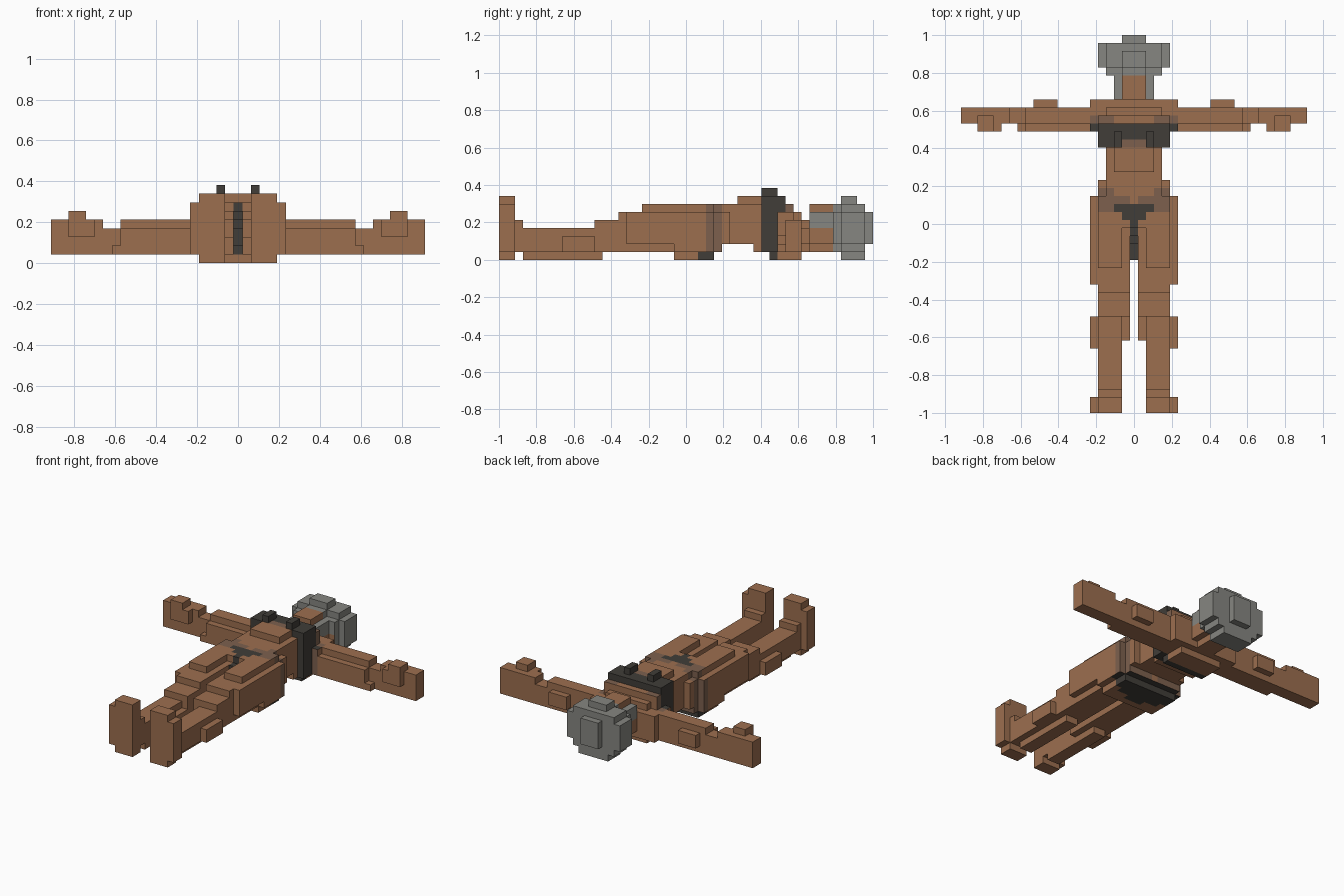
import bpy, bmesh, math

if "Cube" in bpy.data.objects:
    bpy.data.objects.remove(bpy.data.objects["Cube"], do_unlink=True)

V = 2 / 47          # size of one block; the grid is 43 x 47 x 9 blocks


def material(name, rgb):
    m = bpy.data.materials.new(name)
    m.use_nodes = True
    m.diffuse_color = (*rgb, 1)
    m.node_tree.nodes["Principled BSDF"].inputs["Base Color"].default_value = (*rgb, 1)
    return m


SKIN, DARK, SHADE, HAIR = range(4)
MATS = [material("brown_skin", (0.335, 0.158, 0.078)),
        material("dark_cloth", (0.052, 0.047, 0.040)),
        material("dusky_brown", (0.205, 0.118, 0.076)),
        material("grey_hair", (0.24, 0.24, 0.22))]


# Colour rules: x, y, z are the centre of a face in units, n is its direction
def skin_rule(x, y, z, n):
    return SKIN


def hip_rule(x, y, z, n):
    x = abs(x)
    if z < 0.06:                                    # back of the briefs
        return DARK if y > 0.5 * x - 0.03 else SKIN
    if z > 0.24 and n.z > 0.5 or x < 0.03:          # front of the briefs
        if y < 0.11 and x < 0.03 + max(0, y) * 0.9:
            return DARK
        if 0.06 < y < 0.11 + x * 0.5 and x < 0.2:
            return SHADE
        return SKIN
    if 0.09 < y < 0.2:                              # side straps
        return SHADE
    return SKIN


def torso_rule(x, y, z, n):
    if z < 0.2:
        if 0.40 < y < 0.47:
            return DARK
        return SHADE if 0.47 <= y < 0.50 else SKIN
    if 0.40 < y < 0.535:
        if n.z > 0.5 and y < 0.44 and abs(x) < 0.07:
            return SHADE
        return DARK
    if 0.535 <= y < 0.57 and abs(x) > 0.12:
        return SHADE
    return SKIN


def head_rule(x, y, z, n):
    if abs(x) < 0.07 and y < 0.80 and z > 0.23:     # face
        return SKIN
    if y < 0.75 and z > 0.27:
        return SKIN
    if y < 0.80 and z < 0.16:                       # nape
        return SKIN
    return HAIR


# Boxes are (x0, x1, y0, y1, z0, z1) in blocks, x from the middle of the body,
# y from the soles, z from the ground.
def wide(w, *yz):
    return (-w, w, *yz)


FOOT = [(1.5, 4.5, 0, 2, 0, 8), (4.5, 5.5, 0, 2, 1, 7), (1.5, 4.5, 2, 3, 1, 5)]
LEG = [(1.5, 4.5, 2, 13, 1, 4),                     # shin
       (1.5, 3.5, 3, 13, 0, 1),                     # calf
       (4.5, 5.5, 8, 12, 1, 3),
       (0.5, 1.5, 9, 13, 1, 3),
       (0.5, 4.5, 12, 22, 1, 5),                    # knee and thigh
       (0.5, 4.5, 15, 22, 5, 6),
       (4.5, 5.5, 16, 22, 2, 6),
       (1.5, 4.5, 18, 22, 6, 7)]
HIPS = [wide(4.5, 22, 28, 1, 6),
        wide(5.5, 22, 27, 1, 6),
        wide(4.5, 22, 27, 0, 1),
        wide(4.5, 27, 29, 2, 6),
        wide(3.5, 23, 29, 6, 7),
        (-4.5, -1.5, 22, 27, 6, 7), (1.5, 4.5, 22, 27, 6, 7),
        wide(0.5, 19, 22, 2, 4), wide(0.5, 21, 22, 4, 5)]
TORSO = [wide(3.5, 29, 33, 2, 7),                   # waist and ribs
         wide(2.5, 30, 33, 7, 8),
         wide(3.5, 32, 34, 1, 2),
         wide(4.5, 33, 36, 1, 8),                   # chest
         wide(4.5, 36, 37, 1, 7),
         wide(3.5, 37, 38, 1, 6),
         wide(3.5, 34, 38, 0, 1),                   # upper back
         wide(5.5, 35, 39, 1, 5),                   # shoulders
         (-2.5, -1.5, 33, 35, 8, 9), (1.5, 2.5, 33, 35, 8, 9)]
ARM = [(5.5, 21.5, 36, 38, 1, 4),
       (5.5, 13.5, 36, 38, 4, 5),
       (5.5, 13.5, 35, 36, 1, 4),
       (13.5, 14.5, 35, 36, 1, 2),
       (9.5, 12.5, 38, 39, 2, 4)]                   # elbow
HAND = [(15.5, 21.5, 36, 38, 4, 5),
        (16.5, 19.5, 35, 36, 3, 5),                 # thumb
        (17.5, 19.5, 35, 37, 5, 6)]
HEAD = [wide(1.5, 39, 43, 1, 7),
        wide(2.5, 39, 43, 2, 6),
        wide(3.5, 42, 43, 2, 6),
        wide(4.5, 43, 46, 2, 6),
        wide(3.5, 43, 46, 1, 7),
        wide(2.5, 43, 46, 0, 7),
        wide(1.5, 43, 45, 7, 8),
        wide(1.5, 46, 47, 2, 6)]


def mirror(boxes):
    return [(-b, -a, *rest) for a, b, *rest in boxes]


PARTS = [("hips", HIPS, hip_rule), ("torso", TORSO, torso_rule), ("head", HEAD, head_rule)]
for name, boxes in (("leg", LEG), ("foot", FOOT), ("arm", ARM), ("hand", HAND)):
    PARTS += [("left_" + name, boxes, skin_rule), ("right_" + name, mirror(boxes), skin_rule)]

# Fill the blocks; a block belongs to the first part that claims it
owner = {}
for name, boxes, rule in PARTS:
    for x0, x1, y0, y1, z0, z1 in boxes:
        for i in range(round(x0 + 21.5), round(x1 + 21.5)):
            for j in range(y0, y1):
                for k in range(z0, z1):
                    owner.setdefault((i, j, k), name)


def build(name, rule):
    """Skin the outer sides of the part's blocks and colour them by rule."""
    bm = bmesh.new()
    corners = {}

    def vert(p):
        if p not in corners:
            corners[p] = bm.verts.new(((p[0] - 21.5) * V, p[1] * V - 1, p[2] * V))
        return corners[p]

    for cell in [c for c, o in owner.items() if o == name]:
        for axis in range(3):
            for side in (0, 1):
                near = list(cell)
                near[axis] += 2 * side - 1
                if tuple(near) in owner:
                    continue
                ring = []
                for a, b in ((0, 0), (1, 0), (1, 1), (0, 1)):
                    p = list(cell)
                    p[axis] += side
                    p[(axis + 1) % 3] += a
                    p[(axis + 2) % 3] += b
                    ring.append(vert(tuple(p)))
                face = bm.faces.new(ring if side else ring[::-1])
                face.normal_update()
                c = face.calc_center_median()
                face.material_index = rule(c.x, c.y, c.z, face.normal)
    # Join neighbouring flat faces of one colour
    bmesh.ops.dissolve_limit(bm, angle_limit=math.radians(1), verts=bm.verts,
                             edges=bm.edges, delimit={'MATERIAL'})
    mesh = bpy.data.meshes.new(name)
    bm.to_mesh(mesh)
    bm.free()
    for m in MATS:
        mesh.materials.append(m)
    bpy.context.collection.objects.link(bpy.data.objects.new(name, mesh))


for name, boxes, rule in PARTS:
    build(name, rule)
